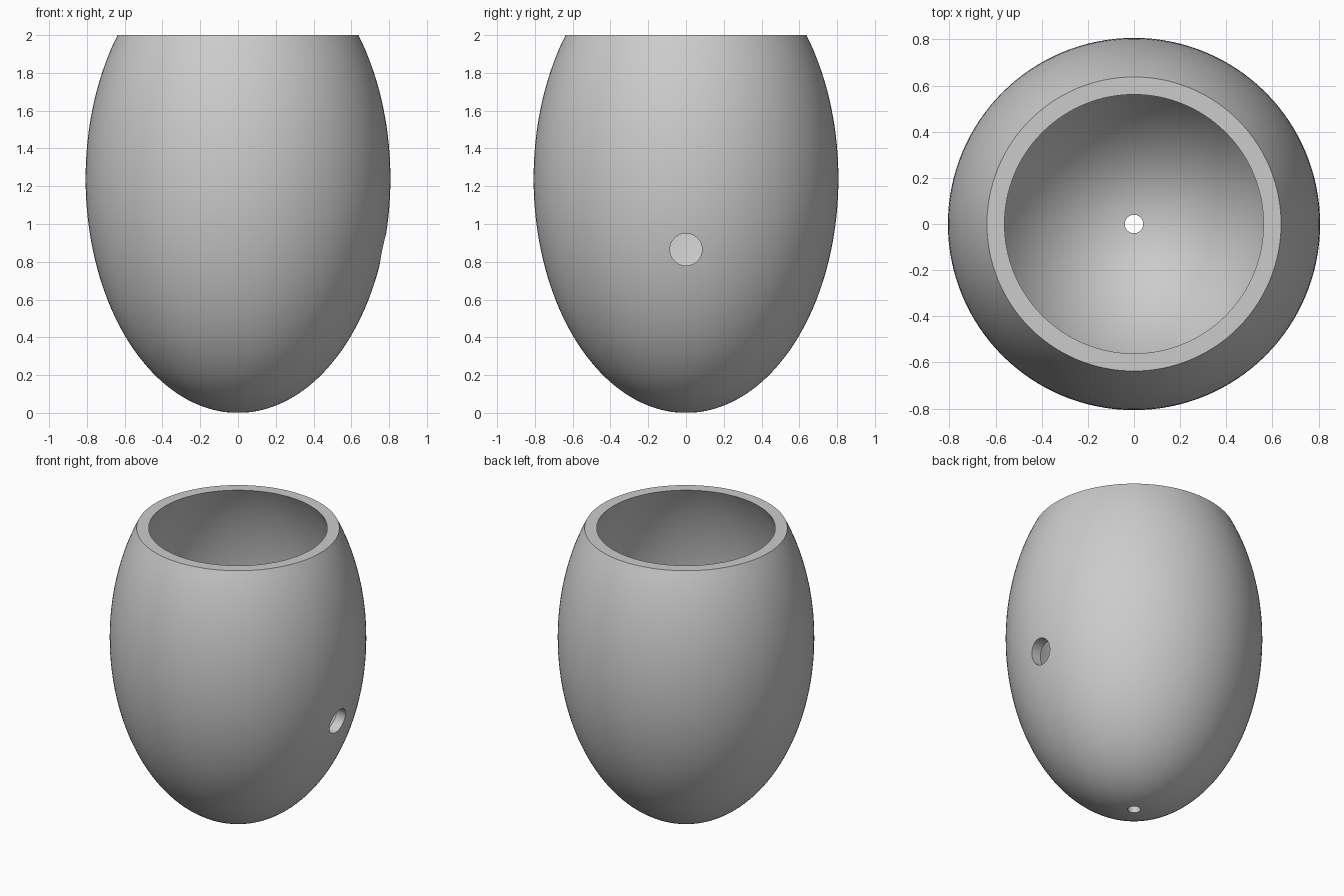
import bpy
import bmesh
from math import pi, sin, cos, asin, acos, radians
from mathutils import Matrix, Vector

cube = bpy.data.objects.get("Cube")
if cube:
    bpy.data.objects.remove(cube, do_unlink=True)

SEGMENTS = 128
RINGS = 56
RADIUS, HALF_HEIGHT = 0.807, 1.24   # outer egg; its centre is at HALF_HEIGHT
WALL = 0.069
TOP = 2.0
DRAIN_RADIUS = 0.04

grey = bpy.data.materials.new("plain grey")
grey.use_nodes = True
colour = (0.6, 0.6, 0.6, 1.0)
grey.diffuse_color = colour
grey.node_tree.nodes["Principled BSDF"].inputs["Base Color"].default_value = colour


def egg_arc(a, c):
    """Half profile from the drain hole up to the flat rim."""
    start = asin(DRAIN_RADIUS / a)
    end = acos((HALF_HEIGHT - TOP) / c)
    angles = [start + (end - start) * i / RINGS for i in range(RINGS + 1)]
    return [Vector((a * sin(t), 0, HALF_HEIGHT - c * cos(t))) for t in angles]


# Hollow egg-shaped pot: closed wall profile spun around z
outer = egg_arc(RADIUS, HALF_HEIGHT)
inner = egg_arc(RADIUS - WALL, HALF_HEIGHT - WALL)
profile = outer + inner[::-1]

bm = bmesh.new()
rings = []
for s in range(SEGMENTS):
    turn = Matrix.Rotation(2 * pi * s / SEGMENTS, 3, 'Z')
    rings.append([bm.verts.new(turn @ p) for p in profile])
for s in range(SEGMENTS):
    here, there = rings[s], rings[(s + 1) % SEGMENTS]
    for i in range(len(profile)):
        j = (i + 1) % len(profile)
        bm.faces.new((here[i], there[i], there[j], here[j]))
bmesh.ops.recalc_face_normals(bm, faces=bm.faces)
mesh = bpy.data.meshes.new("egg_pot")
bm.to_mesh(mesh)
bm.free()
pot = bpy.data.objects.new("egg_pot", mesh)
bpy.context.collection.objects.link(pot)
mesh.materials.append(grey)

# Round hole through the +x wall
bpy.ops.mesh.primitive_cylinder_add(vertices=64, radius=0.085, depth=0.6,
                                    location=(0.8, 0, 0.865),
                                    rotation=(0, pi / 2, 0))
cutter = bpy.context.object
cutter.name = "side_hole_cutter"
cutter.data.materials.append(grey)

hole = pot.modifiers.new("side_hole", 'BOOLEAN')
hole.operation = 'DIFFERENCE'
hole.solver = 'EXACT'
hole.object = cutter

bpy.ops.object.select_all(action='DESELECT')
pot.select_set(True)
bpy.context.view_layer.objects.active = pot
bpy.ops.object.modifier_apply(modifier=hole.name)
bpy.data.objects.remove(cutter, do_unlink=True)
bpy.ops.object.shade_smooth_by_angle(angle=radians(30))
